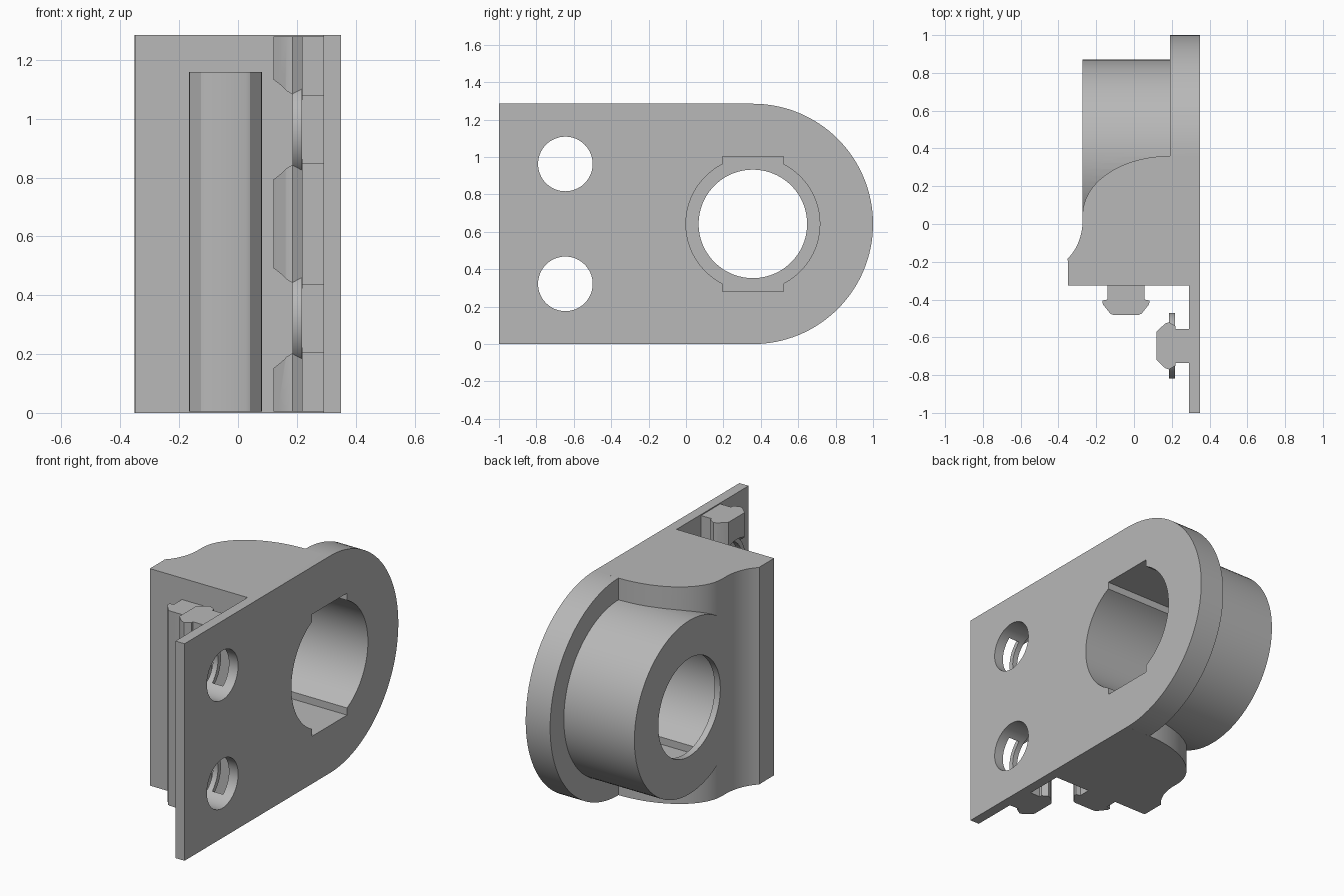
import bpy, bmesh, math

if "Cube" in bpy.data.objects:
    bpy.data.objects.remove(bpy.data.objects["Cube"])

H = 1.285                 # overall height
R = H / 2                 # flange end radius
CY, CZ = 0.3575, R        # bore axis
HOLE_Y, HOLE_Z = -0.645, (0.322, 0.963)

grey = bpy.data.materials.new("light grey")
grey.diffuse_color = (0.48, 0.48, 0.48, 1)
grey.use_nodes = True
grey.node_tree.nodes["Principled BSDF"].inputs["Base Color"].default_value = grey.diffuse_color


def prism(name, pts, lo, hi, axis, scale_lo=1.0):
    """Extrude a closed profile along X (points are y,z) or Z (points are x,y)."""
    n = len(pts)
    ca = sum(p[0] for p in pts) / n
    cb = sum(p[1] for p in pts) / n
    bm = bmesh.new()
    rings = []
    for level, s in ((lo, scale_lo), (hi, 1.0)):
        ring = []
        for a, b in pts:
            a, b = ca + (a - ca) * s, cb + (b - cb) * s
            ring.append(bm.verts.new((level, a, b) if axis == "X" else (a, b, level)))
        rings.append(ring)
    for ring in rings:
        bm.faces.new(ring)
    for i in range(n):
        j = (i + 1) % n
        bm.faces.new((rings[0][i], rings[0][j], rings[1][j], rings[1][i]))
    bmesh.ops.recalc_face_normals(bm, faces=bm.faces)
    mesh = bpy.data.meshes.new(name)
    bm.to_mesh(mesh)
    bm.free()
    mesh.materials.append(grey)
    obj = bpy.data.objects.new(name, mesh)
    bpy.context.collection.objects.link(obj)
    return obj


def arc(ca, cb, ra, rb, start, end, n):
    out = []
    for i in range(n + 1):
        t = math.radians(start + (end - start) * i / n)
        out.append((ca + ra * math.cos(t), cb + rb * math.sin(t)))
    return out


def disc(y, z, r, n=96):
    return arc(y, z, r, r, 0, 360, n)[:-1]


def rect(a0, a1, b0, b1):
    return [(a0, b0), (a1, b0), (a1, b1), (a0, b1)]


def boolean(target, tool, op):
    bpy.context.view_layer.objects.active = target
    mod = target.modifiers.new("cut", "BOOLEAN")
    mod.operation, mod.solver, mod.object = op, "EXACT", tool
    bpy.ops.object.modifier_apply(modifier=mod.name)
    bpy.data.objects.remove(tool)


def smooth(obj):
    bpy.ops.object.select_all(action="DESELECT")
    obj.select_set(True)
    bpy.context.view_layer.objects.active = obj
    bpy.ops.object.shade_smooth_by_angle(angle=math.radians(25))


# Flange plate with rounded end
outline = [(-1, 0)] + arc(CY, CZ, R, R, -90, 90, 64) + [(-1, H)]
housing = prism("housing", outline, 0.19, 0.35, "X")

# Full-height block: flared lip, concave sweep, then convex quarter ellipse
block = ([(0.31, -0.40), (-0.35, -0.40), (-0.35, -0.20)]
         + arc(-0.472, 0.02, 0.2, 0.255, -53, 0, 14)
         + arc(0.19, 0.05, 0.462, 0.31, 180, 90, 32)
         + [(0.31, 0.36)])
boolean(housing, prism("block", block, 0, H, "Z"), "UNION")

# Round boss
boolean(housing, prism("boss", disc(CY, CZ, 0.514), -0.272, 0.27, "X"), "UNION")

# Stepped keyed bore
boolean(housing, prism("bore", disc(CY, CZ, 0.29), -0.5, 0.5, "X"), "DIFFERENCE")
boolean(housing, prism("counterbore", disc(CY, CZ, 0.358), -0.235, 0.5, "X"), "DIFFERENCE")
key = rect(CY - 0.163, CY + 0.163, CZ - 0.361, CZ + 0.361)
boolean(housing, prism("keyway", key, -0.235, 0.5, "X"), "DIFFERENCE")

# Thin the front part of the plate
boolean(housing, prism("front_step", rect(-0.6, 0.29, -1.2, -0.325), -0.2, H + 0.2, "Z"),
        "DIFFERENCE")

# Two mounting holes
for z in HOLE_Z:
    boolean(housing, prism("hole", disc(HOLE_Y, z, 0.146, 64), 0.25, 0.5, "X"), "DIFFERENCE")
smooth(housing)

# T-shaped rail on the block's front face
rail = prism("front_rail", [(-0.14, -0.31), (-0.14, -0.40), (-0.167, -0.405), (-0.165, -0.425),
                            (-0.125, -0.475), (-0.11, -0.481), (0.025, -0.481), (0.04, -0.475),
                            (0.08, -0.425), (0.082, -0.405), (0.055, -0.40), (0.055, -0.31)],
             0.004, 1.158, "Z")
smooth(rail)

# T-shaped rail on the plate, interrupted around the holes
half = [(0.30, 0.09), (0.22, 0.09), (0.22, 0.105), (0.185, 0.125), (0.165, 0.118), (0.135, 0.09),
        (0.12, 0.075)]
profile = ([(x, HOLE_Y - w) for x, w in half]
           + [(x, HOLE_Y + w) for x, w in reversed(half)])
side_rail = prism("side_rail", profile, 0.004, H - 0.006, "Z")
for z in HOLE_Z:
    boolean(side_rail, prism("stem_gap", disc(HOLE_Y, z, 0.146, 64), 0.15, 0.32, "X"), "DIFFERENCE")
    boolean(side_rail, prism("head_gap", disc(HOLE_Y, z, 0.17, 64), 0.08, 0.2, "X", 1.14),
            "DIFFERENCE")
smooth(side_rail)

# Washer rings seated in the rail around each hole
for i, z in enumerate(HOLE_Z):
    ring = prism(f"washer_{i + 1}", disc(HOLE_Y, z, 0.174, 64), 0.186, 0.218, "X")
    boolean(ring, prism("ring_hole", disc(HOLE_Y, z, 0.1465, 64), 0.1, 0.3, "X"), "DIFFERENCE")
    smooth(ring)
